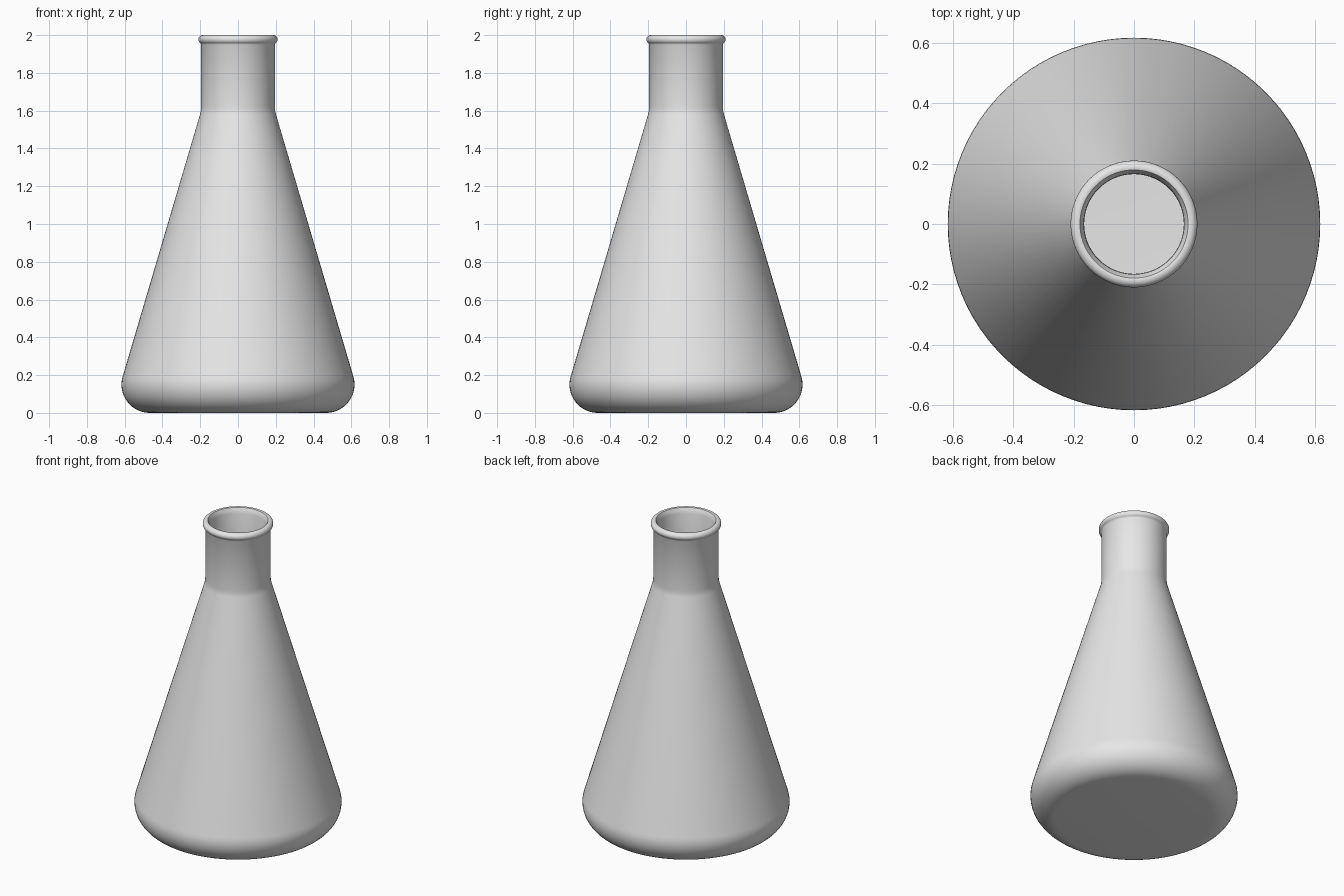
import bpy
import bmesh
from math import sin, cos, radians, tau

if "Cube" in bpy.data.objects:
    bpy.data.objects.remove(bpy.data.objects["Cube"], do_unlink=True)


def arc(cx, cz, r, start, end, steps):
    """Points of an arc in the profile plane, angles in degrees."""
    angles = [radians(start + (end - start) * i / steps) for i in range(steps + 1)]
    return [(cx + r * cos(a), cz + r * sin(a)) for a in angles]


def lathe(name, profile, material, segments=96):
    """Revolve a profile of (radius, height) points around the z axis."""
    bm = bmesh.new()
    verts = [bm.verts.new((r, 0, z)) for r, z in profile]
    edges = [bm.edges.new(pair) for pair in zip(verts, verts[1:])]
    bmesh.ops.spin(bm, geom=verts + edges, cent=(0, 0, 0), axis=(0, 0, 1),
                   angle=tau, steps=segments, use_merge=True)
    bmesh.ops.remove_doubles(bm, verts=bm.verts, dist=0.0001)
    bmesh.ops.recalc_face_normals(bm, faces=bm.faces)
    mesh = bpy.data.meshes.new(name)
    bm.to_mesh(mesh)
    bm.free()
    mesh.materials.append(material)
    obj = bpy.data.objects.new(name, mesh)
    bpy.context.collection.objects.link(obj)
    bpy.ops.object.select_all(action='DESELECT')
    obj.select_set(True)
    bpy.context.view_layer.objects.active = obj
    bpy.ops.object.shade_smooth_by_angle(angle=radians(40))
    return obj


glass = bpy.data.materials.new("light_grey_glass")
glass.use_nodes = True
colour = (0.8, 0.8, 0.8, 1)
glass.diffuse_color = colour
glass.node_tree.nodes["Principled BSDF"].inputs["Base Color"].default_value = colour

tilt = 16.5   # slope of the conical wall
wall = 0.03   # glass thickness

# Outer skin: flat base, rounded heel, cone, soft shoulder, straight neck
outer = [(0, 0)]
outer += arc(0.467, 0.15, 0.15, -90, tilt, 14)
outer += arc(0.345, 1.622, 0.15, 180 + tilt, 180, 4)

# Rolled lip, from under the bead over the top to the mouth
lip = [(0.195, 1.95)]
lip += arc(0.187, 1.977, 0.023, -60, 110, 12)
lip += [(0.172, 1.985), (0.166, 1.965)]

# Inner skin, back down to the inside of the base
inner = arc(0.345, 1.622, 0.15 + wall, 180, 180 + tilt, 4)
inner += arc(0.467, 0.15, 0.15 - wall, tilt, -90, 14)
inner += [(0, wall)]

lathe("flask", outer + lip + inner, glass)
